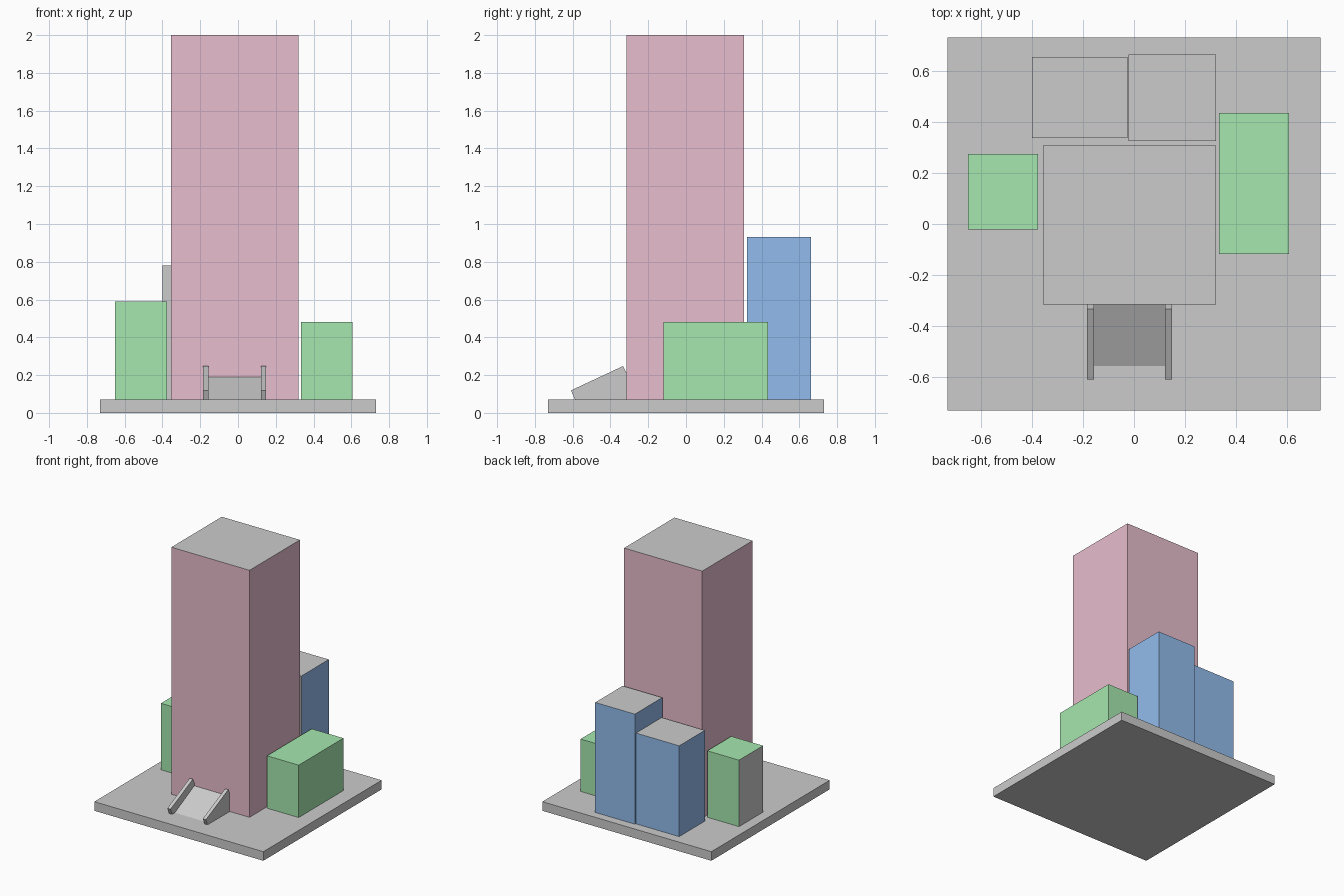
import bpy
import bmesh
from mathutils import Vector

if "Cube" in bpy.data.objects:
    bpy.data.objects.remove(bpy.data.objects["Cube"])

BASE_TOP = 0.071


def material(name, rgb):
    m = bpy.data.materials.new(name)
    m.diffuse_color = (*rgb, 1)
    m.use_nodes = True
    m.node_tree.nodes["Principled BSDF"].inputs["Base Color"].default_value = m.diffuse_color
    return m


grey = material("grey", (0.8, 0.8, 0.8))
pink = material("pink", (0.8, 0.51, 0.61))
blue = material("blue", (0.29, 0.5, 0.84))
green = material("green", (0.38, 0.8, 0.43))


def finish(name, bm):
    bmesh.ops.recalc_face_normals(bm, faces=bm.faces)
    mesh = bpy.data.meshes.new(name)
    bm.to_mesh(mesh)
    bm.free()
    obj = bpy.data.objects.new(name, mesh)
    bpy.context.collection.objects.link(obj)
    return obj


def block(name, x, y, z, colour=None, plain_sides=()):
    """Box between (min, max) ranges; sides facing plain_sides stay grey."""
    bm = bmesh.new()
    bmesh.ops.create_cube(bm, size=1)
    for v in bm.verts:
        v.co = [(r[0] + r[1]) / 2 + c * (r[1] - r[0]) for c, r in zip(v.co, (x, y, z))]
    bm.normal_update()
    if colour:
        for f in bm.faces:
            plain = any(f.normal.dot(Vector(d)) > 0.9 for d in plain_sides)
            f.material_index = 0 if plain else 1
    obj = finish(name, bm)
    if colour:
        obj.data.materials.append(grey)
        obj.data.materials.append(colour)
    return obj


def side_profile(name, x, points):
    """Extrude a (y, z) outline along x."""
    bm = bmesh.new()
    face = bm.faces.new([bm.verts.new((x[0], py, pz)) for py, pz in points])
    new = bmesh.ops.extrude_face_region(bm, geom=[face])["geom"]
    bmesh.ops.translate(bm, vec=(x[1] - x[0], 0, 0),
                        verts=[g for g in new if isinstance(g, bmesh.types.BMVert)])
    return finish(name, bm)


UP, DOWN, LEFT, FRONT = (0, 0, 1), (0, 0, -1), (-1, 0, 0), (0, -1, 0)

# Ground slab
block("base_slab", (-0.73, 0.73), (-0.73, 0.73), (0, BASE_TOP))

# Main tower
block("tower", (-0.355, 0.32), (-0.315, 0.307), (BASE_TOP, 2.0), pink, (UP, DOWN))

# Rear blocks
block("rear_block_left", (-0.399, -0.026), (0.337, 0.654), (BASE_TOP, 0.78),
      blue, (UP, DOWN, FRONT))
block("rear_block_right", (-0.022, 0.32), (0.324, 0.663), (BASE_TOP, 0.93),
      blue, (UP, DOWN, FRONT))

# Side blocks
block("side_block_left", (-0.65, -0.376), (-0.022, 0.274), (BASE_TOP, 0.59),
      green, (DOWN, LEFT))
block("side_block_right", (0.333, 0.607), (-0.118, 0.434), (BASE_TOP, 0.48),
      green, (DOWN, LEFT))

# Entrance ramp with a sloping rail on each side
side_profile("entrance_ramp", (-0.157, 0.122),
             [(-0.555, BASE_TOP), (-0.315, 0.19), (-0.315, BASE_TOP)])
for side, x in (("left", (-0.184, -0.157)), ("right", (0.122, 0.149))):
    side_profile("ramp_rail_" + side, x,
                 [(-0.609, 0.119), (-0.333, 0.248), (-0.315, 0.212),
                  (-0.315, BASE_TOP), (-0.588, BASE_TOP)])
